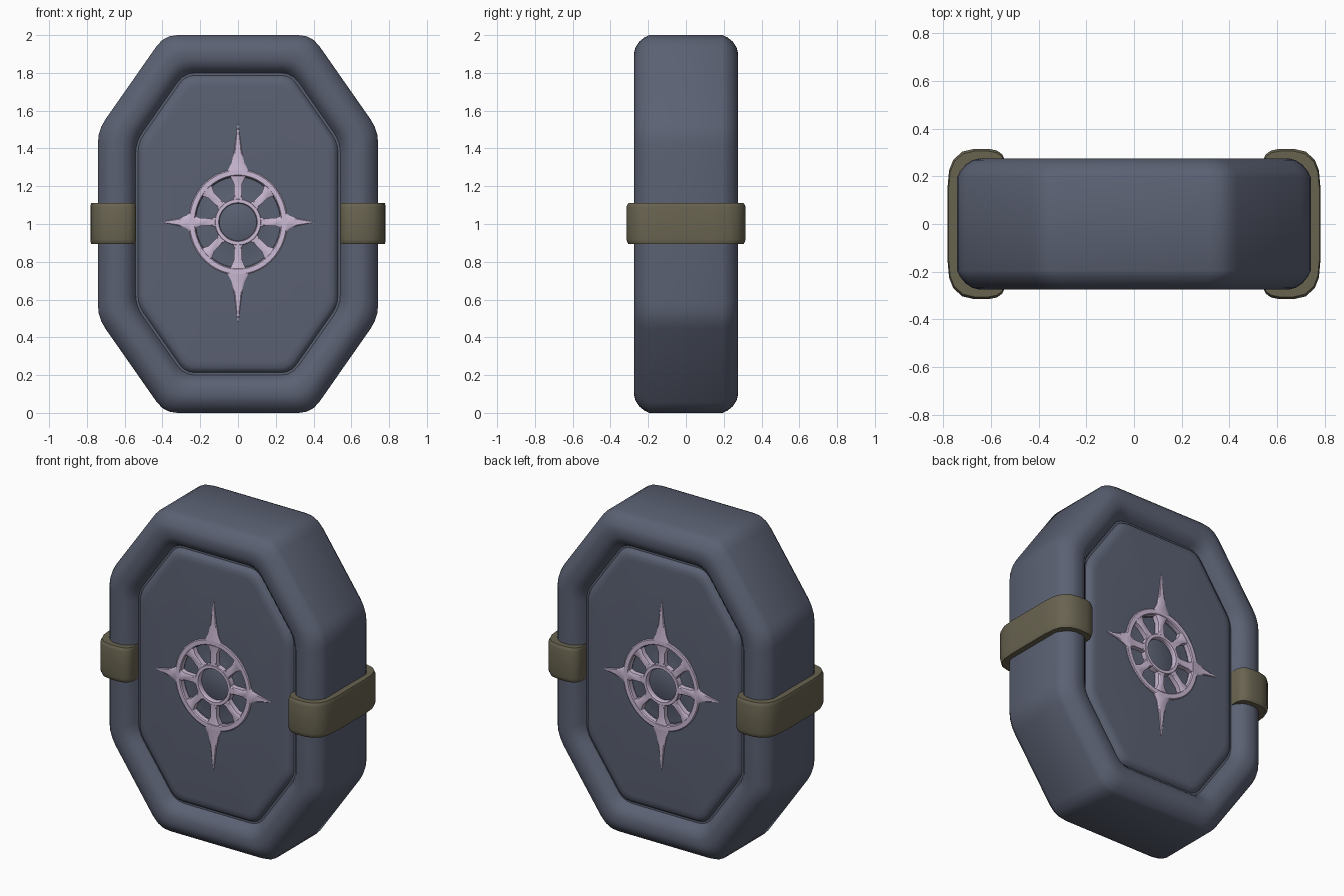
import bpy, bmesh, math
from mathutils import Vector

if "Cube" in bpy.data.objects:
    bpy.data.objects.remove(bpy.data.objects["Cube"])

def material(name, rgb):
    m = bpy.data.materials.new(name)
    m.diffuse_color = (*rgb, 1)
    m.use_nodes = True
    m.node_tree.nodes["Principled BSDF"].inputs["Base Color"].default_value = m.diffuse_color
    return m

slate = material("slate blue", (0.105, 0.12, 0.172))
bronze = material("dull bronze", (0.14, 0.125, 0.08))
lilac = material("pale lilac", (0.60, 0.49, 0.66))
ZC = 1.0

def loft(bm, rings, loop=False, caps=True):
    """Skin a list of equal-length point rings."""
    vs = [[bm.verts.new(p) for p in r] for r in rings]
    n = len(vs[0])
    pairs = list(zip(vs, vs[1:])) + ([(vs[-1], vs[0])] if loop else [])
    for a, b in pairs:
        for i in range(n):
            j = (i + 1) % n
            bm.faces.new((a[i], a[j], b[j], b[i]))
    if caps and not loop:
        bm.faces.new(vs[0])
        bm.faces.new(vs[-1])

def finish(bm, name, mat, angle=40):
    bmesh.ops.recalc_face_normals(bm, faces=bm.faces)
    me = bpy.data.meshes.new(name)
    bm.to_mesh(me)
    bm.free()
    ob = bpy.data.objects.new(name, me)
    bpy.context.collection.objects.link(ob)
    me.materials.append(mat)
    bpy.ops.object.select_all(action='DESELECT')
    ob.select_set(True)
    bpy.context.view_layer.objects.active = ob
    bpy.ops.object.shade_smooth_by_angle(angle=math.radians(angle))
    return ob

def octagon(inset, y, r):
    """Tall octagon inset evenly from the outline, with rounded corners."""
    nx, nz = 0.819, 0.573                     # normal of the slanted sides
    d = nx * 0.39 + nz * 1.0 - inset
    w, h = 0.742 - inset, 1.0 - inset
    xc, zc = (d - nz * h) / nx, (d - nx * w) / nz
    c = [Vector(p) for p in ((w, zc), (xc, h), (-xc, h), (-w, zc),
                             (-w, -zc), (-xc, -h), (xc, -h), (w, -zc))]
    pts = []
    for i, p in enumerate(c):
        a = p + (c[i - 1] - p).normalized() * r
        b = p + (c[(i + 1) % 8] - p).normalized() * r
        for k in range(4):
            t = k / 3
            q = a * (1 - t) ** 2 + p * 2 * t * (1 - t) + b * t * t
            pts.append((q.x, y, q.y + ZC))
    return pts

def ellipse(rx, rz, y, n=32):
    return [(rx * math.cos((i + .5) * math.tau / n), y,
             EZ + rz * math.sin((i + .5) * math.tau / n)) for i in range(n)]

EZ = 1.01    # emblem centre height
PY = .237    # panel face depth

# Slab: rounded rim, groove, raised panel and emblem dish on both faces
def half(s):
    prof = [(0, .195, .07), (.012, .22, .07), (.035, .248, .07), (.065, .268, .07),
            (.09, .274, .07), (.13, .272, .07), (.16, .26, .06), (.185, .235, .06),
            (.20, .205, .06), (.213, .205, .05), (.222, .222, .05),
            (.24, .234, .05), (.27, PY, .05)]
    rings = [octagon(d, s * y, r) for d, y, r in prof]
    rings += [ellipse(.25, .268, s * PY), ellipse(.225, .24, s * .21),
              ellipse(.115, .115, s * .21), ellipse(.09, .095, s * .22)]
    return rings

bm = bmesh.new()
loft(bm, half(-1)[::-1] + half(1))
finish(bm, "octagonal_slab", slate)

# Emblem: two rings, eight spokes and four spikes, on front and back
def band(bm, s, rx, rz, w):
    sec = [(0, .20), (0, PY + .005), (.15, PY + .009), (.85, PY + .009),
           (1, PY + .003), (1, .20)]
    loft(bm, [ellipse(rx - w * t, rz - w * t, s * y, 48) for t, y in sec], loop=True)

def ray(bm, s, ang, sections):
    """Bar pointing outwards; sections are (radius, half width, height)."""
    u = Vector((math.cos(ang), 0, math.sin(ang)))
    v = Vector((-u.z, 0, u.x))
    o = Vector((0, 0, EZ))
    rings = []
    for r, hw, top in sections:
        rings.append([o + u * r + v * (hw * a) + Vector((0, s * y, 0))
                      for a, y in ((-1, .20), (-1, top - .004), (-.75, top),
                                   (.75, top), (1, top - .004), (1, .20))])
    loft(bm, rings)

for s, side in ((-1, "front"), (1, "back")):
    bm = bmesh.new()
    band(bm, s, .262, .28, .036)
    band(bm, s, .124, .124, .025)
    for k in range(8):
        ray(bm, s, k * math.pi / 4, [(.11, .030, PY + .008), (.14, .020, PY + .007),
                                     (.20, .021, PY + .007), (.245, .042, PY + .008)])
    for k, tip in enumerate((.40, .52, .40, .53)):
        b = .24 if k % 2 == 0 else .26
        L = tip - b
        ray(bm, s, k * math.pi / 2, [(b, .062, PY + .009), (b + L * .2, .034, PY + .009),
                                     (b + L * .45, .020, PY + .008),
                                     (tip, .001, PY + .004)])
    finish(bm, side + "_compass_emblem", lilac, 30)

# Clamps wrapped around both sides of the slab
prof = [(.54, .17), (.54, .265), (.552, .292), (.575, .308), (.61, .315), (.67, .315),
        (.72, .303), (.757, .27), (.775, .225), (.782, .15)]
prof = prof + [(x, -y) for x, y in prof[::-1]]
for s, side in ((1, "right"), (-1, "left")):
    bm = bmesh.new()
    rings = []
    for z, k in ((.895, .97), (.905, .99), (.92, 1), (1.09, 1), (1.10, .99), (1.11, .97)):
        rings.append([(s * (.62 + (x - .62) * k), y * k, z) for x, y in prof])
    loft(bm, rings)
    finish(bm, side + "_clamp", bronze, 50)
